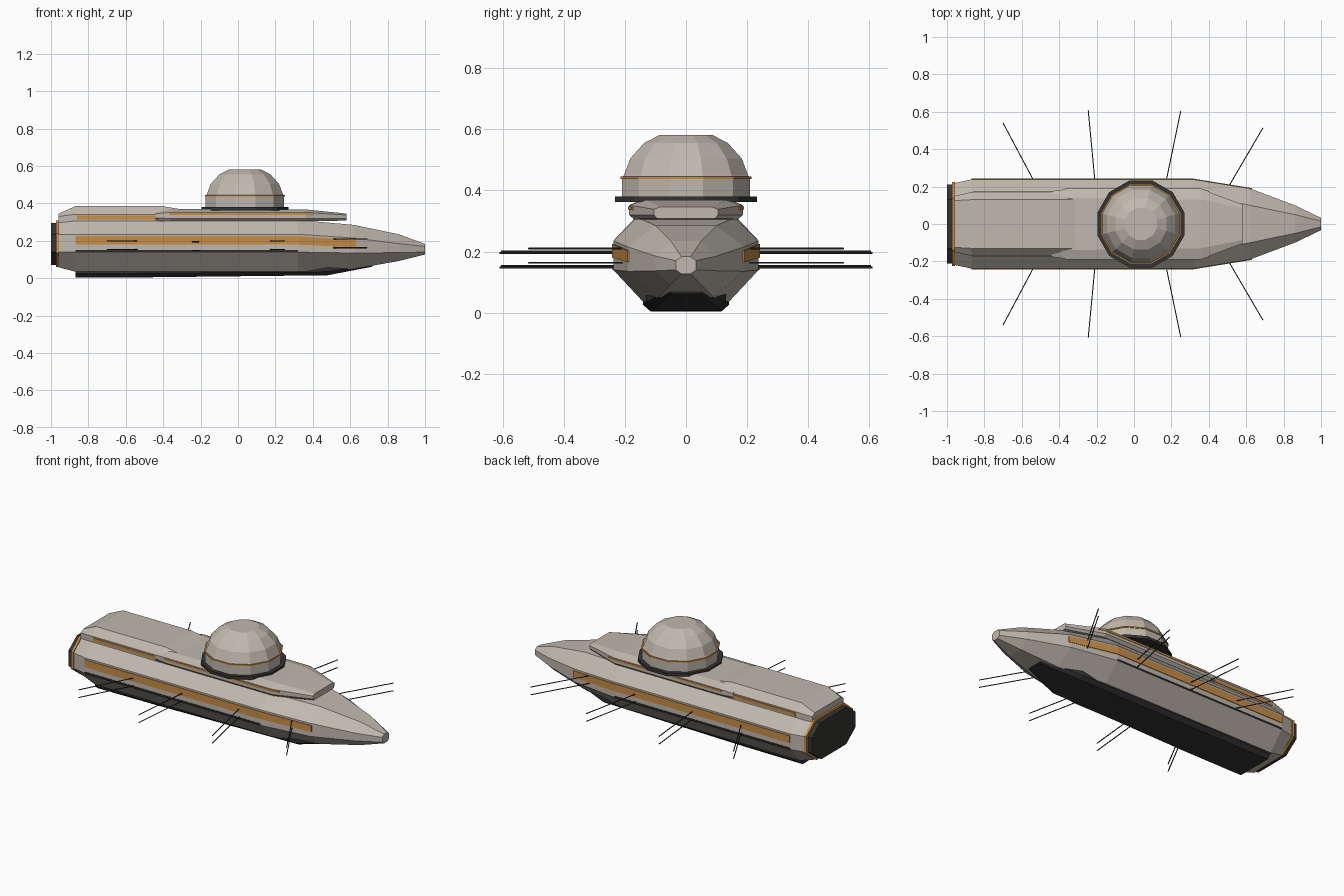
import bpy, bmesh, math
from mathutils import Vector

if "Cube" in bpy.data.objects:
    bpy.data.objects.remove(bpy.data.objects["Cube"])


def material(name, rgb):
    m = bpy.data.materials.new(name)
    m.diffuse_color = (*rgb, 1)
    m.use_nodes = True
    m.node_tree.nodes["Principled BSDF"].inputs["Base Color"].default_value = m.diffuse_color
    return m


GREY = material("warm_grey", (0.53, 0.485, 0.425))
ORANGE = material("orange", (0.58, 0.27, 0.06))
DARK = material("charcoal", (0.035, 0.034, 0.033))


def finish(name, bm, mat):
    bmesh.ops.recalc_face_normals(bm, faces=bm.faces)
    me = bpy.data.meshes.new(name)
    bm.to_mesh(me)
    bm.free()
    me.materials.append(mat)
    ob = bpy.data.objects.new(name, me)
    bpy.context.collection.objects.link(ob)
    return ob


def loft(name, rings, mat):
    """Skin a list of equally sized point rings and cap both ends."""
    bm = bmesh.new()
    vs = [[bm.verts.new(p) for p in r] for r in rings]
    n = len(vs[0])
    for a, b in zip(vs, vs[1:]):
        for i in range(n):
            j = (i + 1) % n
            bm.faces.new((a[i], a[j], b[j], b[i]))
    bm.faces.new(vs[0])
    bm.faces.new(vs[-1])
    return finish(name, bm, mat)


def section(x, *half):
    """Symmetric cross-section from (y, z) pairs on one side, top to bottom."""
    return ([(x, y, z) for y, z in half] +
            [(x, -y, z) for y, z in reversed(half)])


def octagon(x, yt, zt, yw, zu, zl, yb, zb):
    return section(x, (yt, zt), (yw, zu), (yw, zl), (yb, zb))


def strip(name, points, mat, t=0.004):
    """Thin plate along a flank, mirrored; points are (x, y, z_low, z_high)."""
    for s, side in ((1, "left"), (-1, "right")):
        rings = [[(x, s * (y - t), a), (x, s * (y + t), a),
                  (x, s * (y + t), b), (x, s * (y - t), b)] for x, y, a, b in points]
        loft(f"{name}_{side}", rings, mat)


def lathe(name, profile, mat, x0=0.037, n=12):
    """Faceted revolved body; radii are measured to the flats."""
    k = 1 / math.cos(math.pi / n)
    rings = [[(x0 + r * k * math.cos((i + 0.5) * math.tau / n),
               r * k * math.sin((i + 0.5) * math.tau / n), z) for i in range(n)]
             for r, z in profile]
    loft(name, rings, mat)


# Main hull with tapered nose
loft("hull", [
    octagon(-0.965, 0.14, 0.30, 0.218, 0.235, 0.14, 0.125, 0.06),
    octagon(-0.87, 0.165, 0.312, 0.238, 0.235, 0.14, 0.14, 0.035),
    octagon(0.32, 0.16, 0.312, 0.238, 0.235, 0.14, 0.14, 0.035),
    octagon(0.62, 0.10, 0.285, 0.19, 0.215, 0.135, 0.09, 0.05),
    octagon(0.86, 0.05, 0.235, 0.10, 0.185, 0.137, 0.05, 0.092),
    octagon(1.0, 0.015, 0.183, 0.033, 0.17, 0.14, 0.015, 0.127)], GREY)

# Stern ring and engine block
loft("stern_ring", [octagon(x, 0.14, 0.31, 0.225, 0.24, 0.135, 0.125, 0.06)
                    for x in (-0.972, -0.957)], ORANGE)
loft("engine_block", [octagon(x, 0.13, 0.296, 0.21, 0.235, 0.14, 0.12, 0.07)
                      for x in (-1.0, -0.968)], DARK)

# Keel
loft("keel", [
    section(-0.87, (0.14, 0.05), (0.14, 0.025), (0.115, 0.003)),
    section(-0.48, (0.14, 0.05), (0.14, 0.027), (0.115, 0.005)),
    section(0.48, (0.13, 0.06), (0.13, 0.035), (0.105, 0.016)),
    section(0.72, (0.06, 0.085), (0.06, 0.072), (0.045, 0.062))], DARK)

# Upper decks
loft("aft_deck", [
    section(-0.96, (0.125, 0.345), (0.15, 0.33), (0.15, 0.298)),
    section(-0.87, (0.13, 0.385), (0.17, 0.342), (0.17, 0.303)),
    section(-0.40, (0.13, 0.385), (0.17, 0.342), (0.17, 0.303)),
    section(-0.30, (0.13, 0.368), (0.165, 0.34), (0.165, 0.303))], GREY)
loft("forward_deck", [
    section(-0.44, (0.155, 0.352), (0.176, 0.345), (0.176, 0.322), (0.166, 0.305)),
    section(-0.36, (0.14, 0.371), (0.186, 0.352), (0.186, 0.32), (0.17, 0.305)),
    section(0.36, (0.13, 0.368), (0.186, 0.352), (0.186, 0.32), (0.17, 0.305)),
    section(0.58, (0.085, 0.346), (0.105, 0.338), (0.105, 0.32), (0.095, 0.308))], GREY)

# Painted bands along the flanks
strip("hull_band", [(-0.87, 0.238, 0.18, 0.225), (0.32, 0.238, 0.18, 0.225),
                    (0.63, 0.188, 0.165, 0.203)], ORANGE)
strip("hull_groove", [(-0.87, 0.237, 0.14, 0.15), (0.32, 0.237, 0.14, 0.15)], DARK)
strip("aft_deck_band", [(-0.86, 0.17, 0.315, 0.335), (-0.41, 0.17, 0.315, 0.335)], ORANGE)
strip("forward_deck_band", [(-0.37, 0.185, 0.337, 0.348), (0.36, 0.185, 0.337, 0.348),
                            (0.40, 0.172, 0.336, 0.345)], ORANGE)

# Domed turret
lathe("turret_base", [(0.232, 0.362), (0.232, 0.38)], DARK)
lathe("turret_dome", [(0.21, 0.375), (0.21, 0.44), (0.203, 0.45), (0.182, 0.505),
                      (0.137, 0.555), (0.085, 0.582)], GREY)
lathe("turret_ring", [(0.214, 0.437), (0.214, 0.445)], ORANGE)


# Paired antennas on both flanks
def rod(name, a, b, r=0.003):
    a, b = Vector(a), Vector(b)
    bm = bmesh.new()
    bmesh.ops.create_cone(bm, cap_ends=True, segments=6, radius1=r, radius2=r,
                          depth=(b - a).length)
    ob = finish(name, bm, DARK)
    ob.location = (a + b) / 2
    ob.rotation_euler = (b - a).to_track_quat('Z', 'Y').to_euler()


antennas = [(-0.53, 0.22, -0.70, 0.54, 0.20), (-0.208, 0.22, -0.245, 0.61, 0.195),
            (0.17, 0.22, 0.25, 0.605, 0.20), (0.50, 0.19, 0.69, 0.515, 0.21)]
for i, (x0, y0, x1, y1, z) in enumerate(antennas):
    for s, side in ((1, "left"), (-1, "right")):
        for dz, level in ((0, "upper"), (-0.047, "lower")):
            rod(f"antenna_{i + 1}_{side}_{level}",
                (x0, s * y0, z + dz), (x1, s * y1, z + dz))
